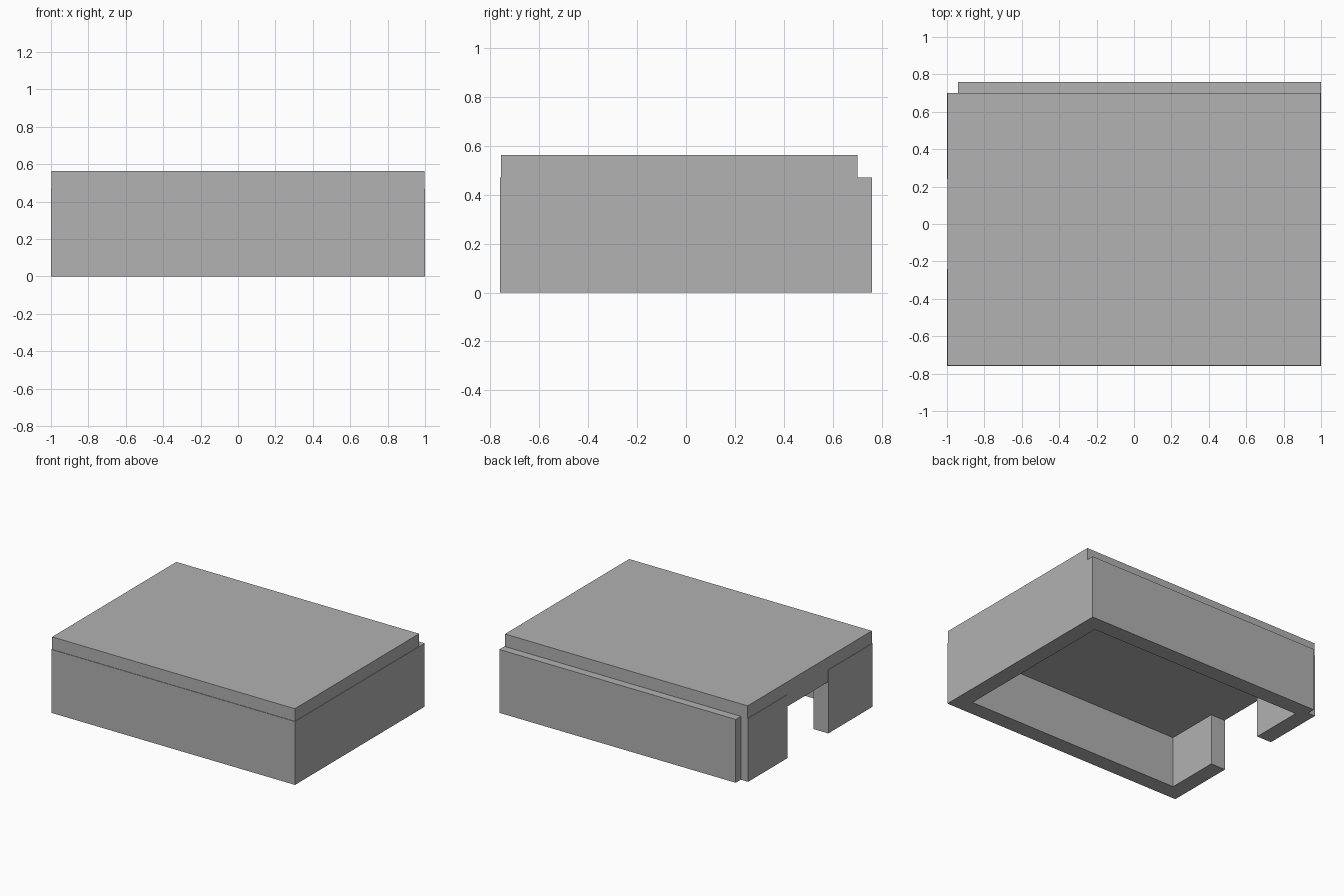
import bpy
import bmesh
from mathutils import Vector

cube = bpy.data.objects.get("Cube")
if cube:
    bpy.data.objects.remove(cube, do_unlink=True)

# Single plain grey
grey = bpy.data.materials.new("plain grey")
grey.use_nodes = True
colour = (0.445, 0.445, 0.445, 1)
grey.diffuse_color = colour
grey.node_tree.nodes["Principled BSDF"].inputs["Base Color"].default_value = colour


def box(name, low, high):
    """Flat-faced box between two opposite corners."""
    low, high = Vector(low), Vector(high)
    bm = bmesh.new()
    bmesh.ops.create_cube(bm, size=1)
    bmesh.ops.scale(bm, vec=high - low, verts=bm.verts)
    bmesh.ops.translate(bm, vec=(low + high) / 2, verts=bm.verts)
    mesh = bpy.data.meshes.new(name)
    bm.to_mesh(mesh)
    bm.free()
    mesh.materials.append(grey)
    obj = bpy.data.objects.new(name, mesh)
    bpy.context.collection.objects.link(obj)
    return obj


X, Y = 1.0, 0.76        # outer half sizes
T = 0.12                # wall thickness
H = 0.47                # wall height
STEP = 0.06             # offset of the back wall from the roof and side wall
GAP = 0.24              # half width of the side opening
INSET = 0.004           # roof sits just inside the wall faces

# Roof slab, reaching down between the walls
box("roof_slab", (-X + INSET, -Y + INSET, 0.38), (X - INSET, Y - STEP, 0.563))

# Long walls; the back one stops short of the open side
box("front_wall", (-X, -Y, 0), (X, -Y + T, H))
box("back_wall", (-X + STEP, Y - T, 0), (X, Y, H))

# Closed side
box("closed_side_wall", (X - T, -Y, 0), (X, Y, H))

# Open side, two wall pieces either side of the doorway
box("doorway_front_wall", (-X, -Y, 0), (-X + T, -GAP, H))
box("doorway_back_wall", (-X, GAP, 0), (-X + T, Y - STEP, H))
